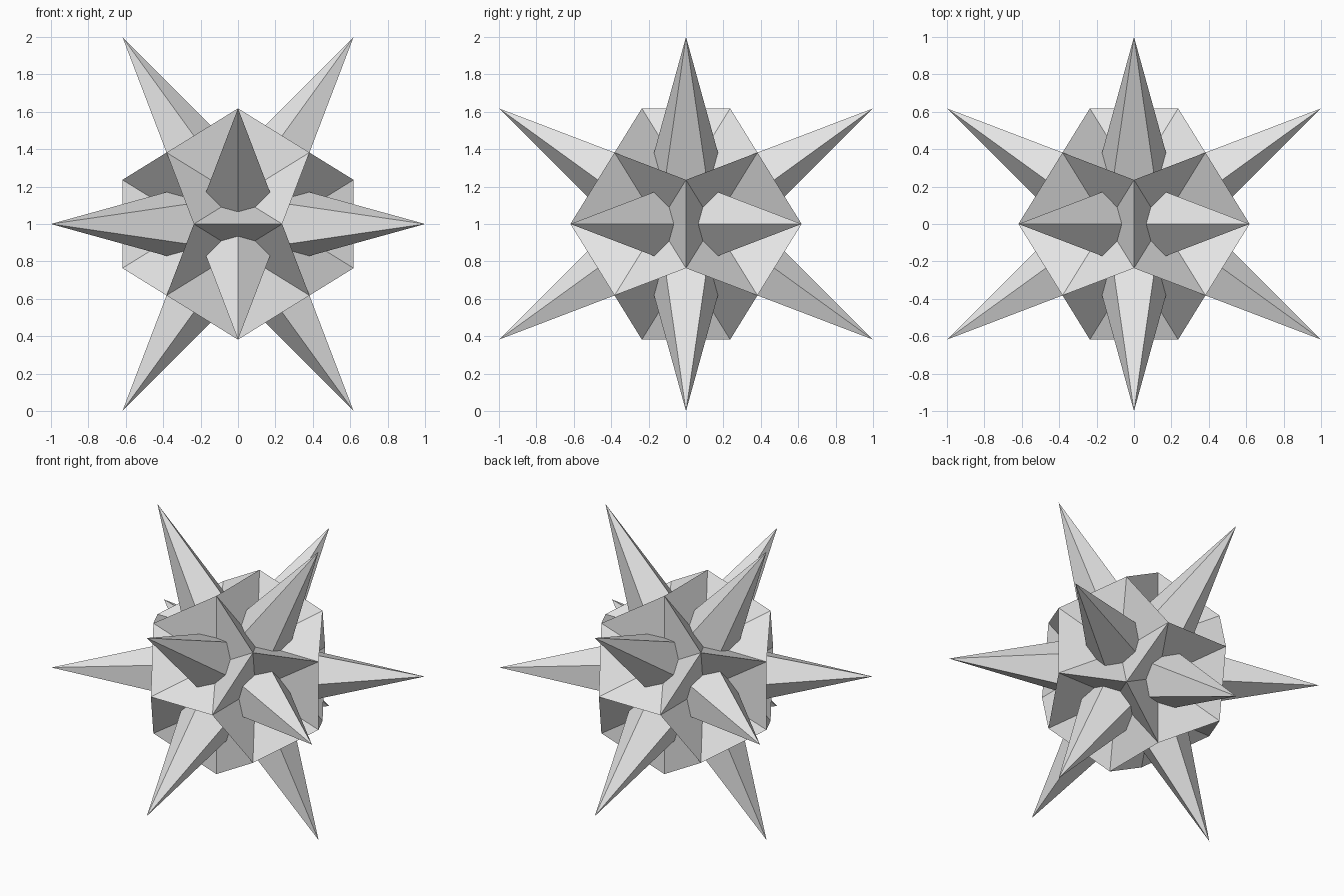
import bpy
import bmesh
import math
from itertools import product
from mathutils import Vector

# Remove the default cube only
cube = bpy.data.objects.get("Cube")
if cube:
    bpy.data.objects.remove(cube, do_unlink=True)

G = (math.sqrt(5) - 1) / 2          # golden ratio, small form
CENTRE = Vector((0, 0, 1))


def cyclic(x, y, z):
    """The three cyclic rotations of a point."""
    return [Vector((x, y, z)), Vector((y, z, x)), Vector((z, x, y))]


# Plain grey material
grey = bpy.data.materials.new("plain_grey")
grey.use_nodes = True
colour = (0.8, 0.8, 0.8, 1)
grey.diffuse_color = colour
grey.node_tree.nodes["Principled BSDF"].inputs["Base Color"].default_value = colour

# Spike tips on an icosahedron, spike roots on a smaller dodecahedron
tips, roots = [], []
for s, t in product((-1, 1), repeat=2):
    tips += cyclic(s * G, 0, t)
    roots += cyclic(s * G, 0, t * G ** 3)
roots += [Vector(c) * G ** 2 for c in product((-1, 1), repeat=3)]

bm = bmesh.new()
root_verts = [bm.verts.new(p + CENTRE) for p in roots]

# Each spike runs through the middle to the dodecahedron face opposite its tip
for tip in tips:
    axis = tip.normalized()
    side = axis.orthogonal().normalized()
    up = axis.cross(side)
    nearest_opposite = sorted(range(len(roots)), key=lambda i: roots[i].dot(axis))[:5]
    ring = sorted(nearest_opposite,
                  key=lambda i: math.atan2(roots[i].dot(up), roots[i].dot(side)))
    tip_vert = bm.verts.new(tip + CENTRE)
    for i, j in zip(ring, ring[1:] + ring[:1]):
        bm.faces.new((tip_vert, root_verts[i], root_verts[j]))

mesh = bpy.data.meshes.new("spiked_star")
bm.to_mesh(mesh)
bm.free()
mesh.materials.append(grey)
star = bpy.data.objects.new("spiked_star", mesh)
bpy.context.collection.objects.link(star)
